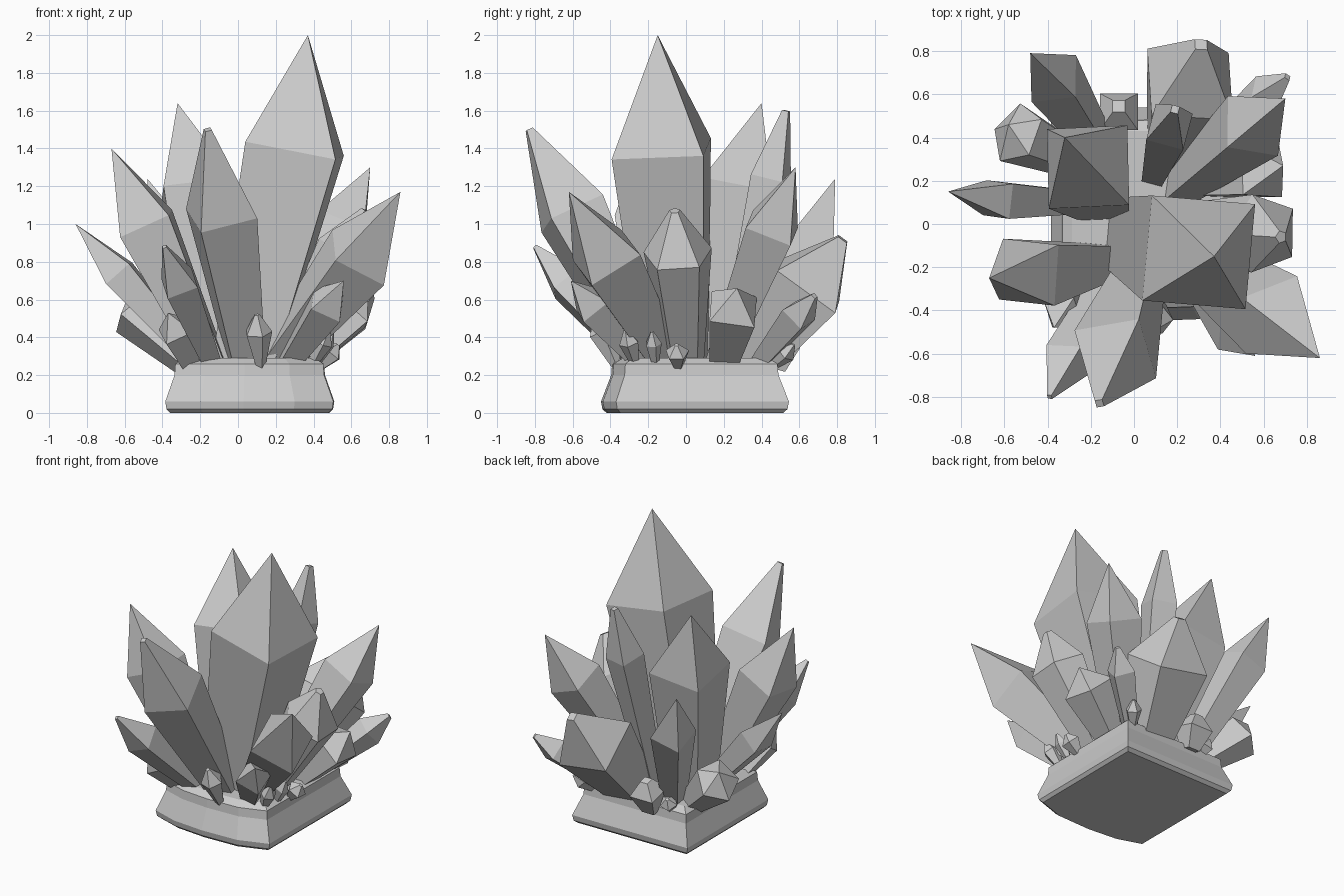
import bpy, bmesh, math
from mathutils import Vector

if "Cube" in bpy.data.objects:
    bpy.data.objects.remove(bpy.data.objects["Cube"])


def mesh_from_rings(name, rings, tip=None):
    """Skin a stack of equal-length rings, closed by caps or a tip point."""
    bm = bmesh.new()
    loops = [[bm.verts.new(p) for p in ring] for ring in rings]
    n = len(loops[0])
    for lo, hi in zip(loops, loops[1:]):
        for i in range(n):
            j = (i + 1) % n
            bm.faces.new((lo[i], lo[j], hi[j], hi[i]))
    bm.faces.new(loops[0][::-1])
    if tip is None:
        bm.faces.new(loops[-1])
    else:
        t = bm.verts.new(tip)
        for i in range(n):
            bm.faces.new((loops[-1][i], loops[-1][(i + 1) % n], t))
    bmesh.ops.recalc_face_normals(bm, faces=bm.faces)
    me = bpy.data.meshes.new(name)
    bm.to_mesh(me)
    bm.free()
    bpy.context.collection.objects.link(bpy.data.objects.new(name, me))


def crystal(name, root, tip, r, sides=5, twist=0, frac=0.66, cut=0.0, taper=0.52,
            shift=(0, 0)):
    """Prism widening from its root to a (shifted) shoulder, then narrowing to a tip."""
    a, b = Vector((root[0], root[1], 0.23)), Vector(tip)
    rot = Vector((0, 0, 1)).rotation_difference(b - a)

    def ring(centre, rad):
        angs = [math.radians(twist) + math.tau * i / sides for i in range(sides)]
        return [centre + rot @ Vector((rad * math.cos(t), rad * math.sin(t), 0))
                for t in angs]
    shoulder = a.lerp(b, frac) + Vector((*shift, 0))
    rings = [ring(a, r * taper), ring(shoulder, r)]
    if cut:
        mesh_from_rings(name, rings + [ring(b, cut)])
    else:
        mesh_from_rings(name, rings, b)


# rock base: straight back and sides, bowed front
outline = [(0.505, -0.37), (0.51, 0.545), (-0.385, 0.535), (-0.385, -0.37),
           (-0.2, -0.43), (0.03, -0.45), (0.3, -0.44)]
cx, cy = 0.06, 0.04
profile = [(0, 0.94), (0.02, 0.985), (0.06, 1), (0.2, 0.89), (0.26, 0.88), (0.29, 0.78)]
mesh_from_rings("rock_base", [[(cx + (x - cx) * s, cy + (y - cy) * s, z)
                               for x, y in outline] for z, s in profile])

# large upright crystals
crystal("main_crystal", (0.03, -0.05), (0.37, -0.15, 2.0), 0.345, 4, 40, 0.66,
        taper=0.65, shift=(0.045, -0.015))
crystal("back_left_tall_crystal", (-0.14, 0.13), (-0.32, 0.40, 1.64), 0.265, 4, 47, 0.68,
        taper=0.6, shift=(0.05, -0.05))
crystal("left_tall_crystal", (-0.13, -0.17), (-0.67, -0.25, 1.40), 0.20, 4, 40, 0.66)
crystal("front_tall_crystal", (0.05, -0.18), (-0.16, -0.83, 1.50), 0.22, 4, 58, 0.65, cut=0.025)
crystal("back_tall_crystal", (0.09, 0.22), (0.19, 0.53, 1.60), 0.125, 4, 30, 0.74, cut=0.025)

# leaning crystals around the rim
crystal("front_right_crystal", (0.16, -0.08), (0.86, -0.62, 1.17), 0.215, 4, 58, 0.63,
        shift=(0.035, 0))
crystal("left_crystal", (-0.18, 0.1), (-0.86, 0.15, 1.0), 0.115, 4, 38, 0.66, shift=(0, -0.02))
crystal("back_left_crystal", (-0.14, 0.33), (-0.48, 0.79, 1.24), 0.15, 4, 48, 0.68,
        shift=(0, 0.03))
crystal("back_wide_crystal", (0.17, 0.32), (0.31, 0.83, 0.92), 0.27, 4, 45, 0.64, cut=0.04,
        taper=0.55)
crystal("back_right_crystal", (0.2, 0.16), (0.70, 0.58, 1.30), 0.18, 4, 40, 0.7)
crystal("right_crystal", (0.24, 0.0), (0.68, -0.06, 1.07), 0.19, 5, 36, 0.72, cut=0.03,
        shift=(0.04, 0))

# short stubs
crystal("right_stub", (0.3, 0.19), (0.69, 0.27, 0.66), 0.17, 4, 45, 0.74)
crystal("corner_stub", (0.32, 0.36), (0.71, 0.68, 0.62), 0.10, 4, 20, 0.74, cut=0.02)
crystal("left_stub", (-0.22, 0.27), (-0.58, 0.46, 0.62), 0.15, 5, 20, 0.78, shift=(-0.04, 0))
crystal("front_left_slim_crystal", (-0.12, -0.23), (-0.39, -0.80, 0.88), 0.12, 4, 50, 0.7,
        cut=0.015)
crystal("front_left_stub", (-0.24, -0.26), (-0.37, -0.48, 0.53), 0.11, 4, 55, 0.68)
crystal("front_right_stub", (0.24, -0.2), (0.56, -0.61, 0.70), 0.12, 4, 50, 0.72)
crystal("back_stub", (-0.07, 0.48), (-0.07, 0.545, 0.46), 0.125, 4, 45, 0.6, cut=0.04)

# tiny shards
for i, (rx, ry, tx, ty, tz, r) in enumerate([
        (0.12, -0.36, 0.10, -0.48, 0.52, 0.075), (0.42, -0.04, 0.53, -0.05, 0.36, 0.065),
        (0.38, -0.26, 0.48, -0.32, 0.44, 0.055), (0.40, -0.16, 0.50, -0.18, 0.43, 0.045),
        (-0.18, 0.42, -0.21, 0.51, 0.35, 0.06), (0.38, 0.44, 0.48, 0.57, 0.36, 0.055)]):
    crystal(f"shard_{i + 1}", (rx, ry), (tx, ty, tz), r, 5, 30 * i, 0.68,
            cut=r * 0.2, taper=0.3)
